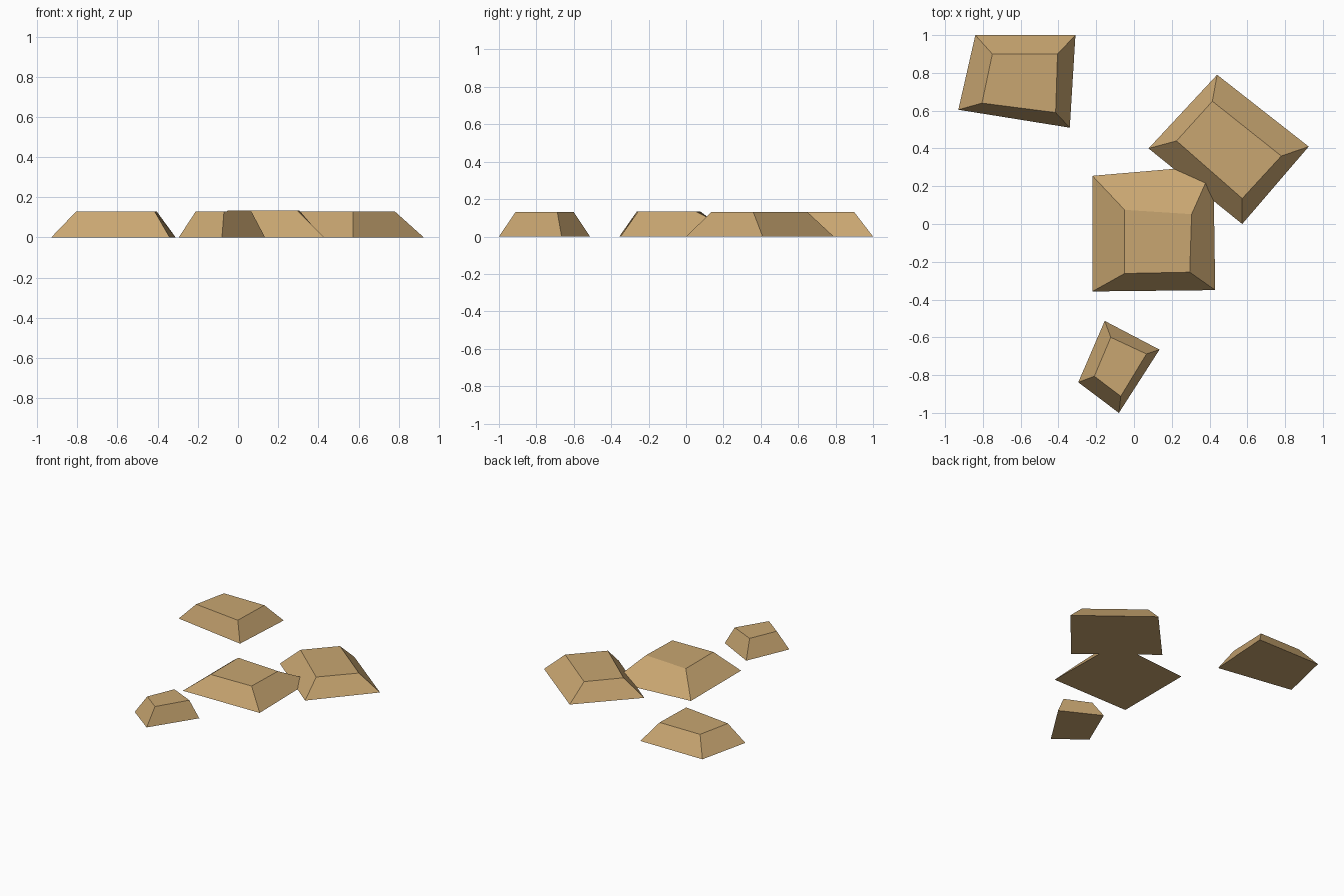
import bpy
import bmesh

if "Cube" in bpy.data.objects:
    bpy.data.objects.remove(bpy.data.objects["Cube"])

# One sandy stone colour for everything
stone = bpy.data.materials.new("sandy tan")
stone.diffuse_color = (0.58, 0.38, 0.165, 1.0)
stone.use_nodes = True
stone.node_tree.nodes["Principled BSDF"].inputs["Base Color"].default_value = stone.diffuse_color


def slab(name, base, top, height):
    """Closed, bevel-sided stone: a base quad joined to a smaller top quad."""
    bm = bmesh.new()
    lo = [bm.verts.new((x, y, 0.0)) for x, y in base]
    hi = [bm.verts.new((x, y, height)) for x, y in top]
    bm.faces.new(lo)
    bm.faces.new(hi)
    for i in range(4):
        j = (i + 1) % 4
        bm.faces.new((lo[i], lo[j], hi[j], hi[i]))
    bmesh.ops.recalc_face_normals(bm, faces=bm.faces[:])
    mesh = bpy.data.meshes.new(name)
    bm.to_mesh(mesh)
    bm.free()
    mesh.materials.append(stone)
    obj = bpy.data.objects.new(name, mesh)
    bpy.context.collection.objects.link(obj)
    return obj


# Back left stone
slab("back_left_stone",
     [(-0.84, 1.0), (-0.31, 1.0), (-0.34, 0.51), (-0.93, 0.605)],
     [(-0.75, 0.90), (-0.405, 0.90), (-0.415, 0.59), (-0.805, 0.64)], 0.13)

# Right stone, turned on its corner
slab("right_stone",
     [(0.44, 0.79), (0.925, 0.41), (0.573, 0.0), (0.077, 0.40)],
     [(0.415, 0.65), (0.78, 0.36), (0.573, 0.135), (0.225, 0.44)], 0.13)

# Large middle stone, its back right corner running into the right stone
slab("middle_stone",
     [(-0.22, 0.255), (0.42, 0.31), (0.43, -0.35), (-0.22, -0.357)],
     [(-0.05, 0.075), (0.305, 0.052), (0.295, -0.255), (-0.05, -0.262)], 0.135)

# Small front stone
slab("small_front_stone",
     [(-0.155, -0.513), (0.135, -0.665), (-0.08, -1.0), (-0.295, -0.838)],
     [(-0.123, -0.60), (0.066, -0.688), (-0.07, -0.912), (-0.21, -0.806)], 0.13)
